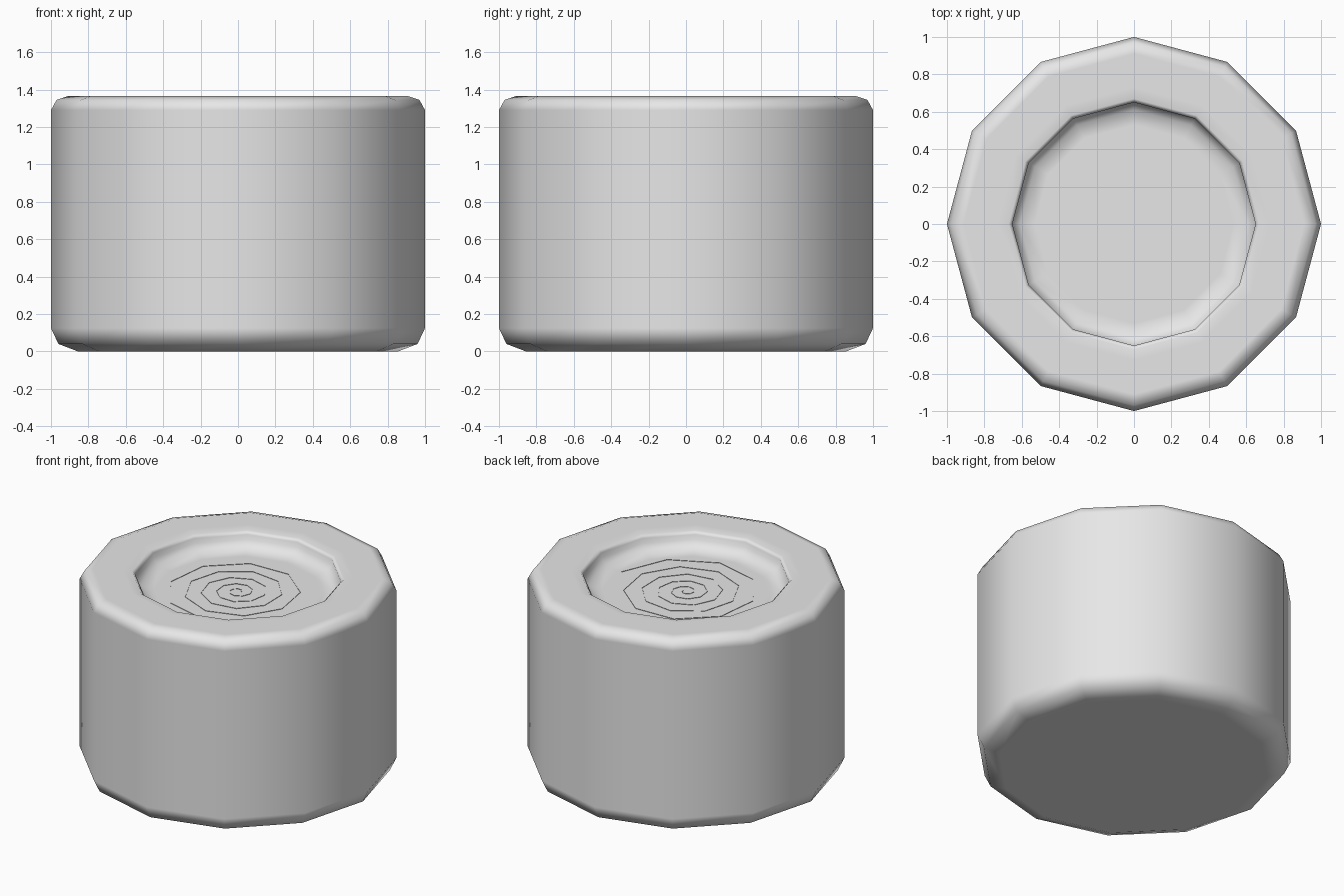
import bpy
import bmesh
from math import cos, sin, tau

SIDES = 12
FLOOR = 1.24

cube = bpy.data.objects.get("Cube")
if cube:
    bpy.data.objects.remove(cube)

grey = bpy.data.materials.new("light_grey")
grey.use_nodes = True
grey.diffuse_color = (0.8, 0.8, 0.8, 1)
grey.node_tree.nodes["Principled BSDF"].inputs["Base Color"].default_value = (0.8, 0.8, 0.8, 1)


def add_object(name, bm):
    mesh = bpy.data.meshes.new(name)
    bm.to_mesh(mesh)
    bm.free()
    mesh.materials.append(grey)
    obj = bpy.data.objects.new(name, mesh)
    bpy.context.collection.objects.link(obj)
    return obj


# Body: a lathed profile from the underside, over the rim, down into the recess
profile = [
    (0.855, 0), (0.96, 0.04), (1, 0.125),
    (1, 1.29), (0.97, 1.345), (0.91, 1.365),
    (0.73, 1.365), (0.67, 1.355), (0.65, 1.335),
    (0.65, 1.3), (0.61, 1.255), (0.53, FLOOR),
]
bm = bmesh.new()
rings = [[bm.verts.new((r * cos(tau * i / SIDES), r * sin(tau * i / SIDES), z))
          for i in range(SIDES)] for r, z in profile]
for low, high in zip(rings, rings[1:]):
    for i in range(SIDES):
        j = (i + 1) % SIDES
        bm.faces.new((low[i], low[j], high[j], high[i]))
bm.faces.new(rings[0][::-1])
bm.faces.new(rings[-1])
for face in bm.faces:
    face.smooth = True
body = add_object("body", bm)

# Area-weighted normals keep the large faces even and the bevels soft
weighted = body.modifiers.new("weighted_normals", "WEIGHTED_NORMAL")
weighted.weight = 100

# Fine spiral line standing on the recess floor
STEPS, TURNS = 44, 5
bm = bmesh.new()
previous = None
for i in range(STEPS + 1):
    t = i / STEPS
    angle = tau * TURNS * t
    radius = 0.02 + 0.48 * t ** 1.25
    x, y = radius * cos(angle), radius * sin(angle)
    pair = [bm.verts.new((x, y, FLOOR + h)) for h in (0, 0.003)]
    if previous:
        bm.faces.new((previous[0], pair[0], pair[1], previous[1]))
    previous = pair
add_object("floor_spiral", bm)
